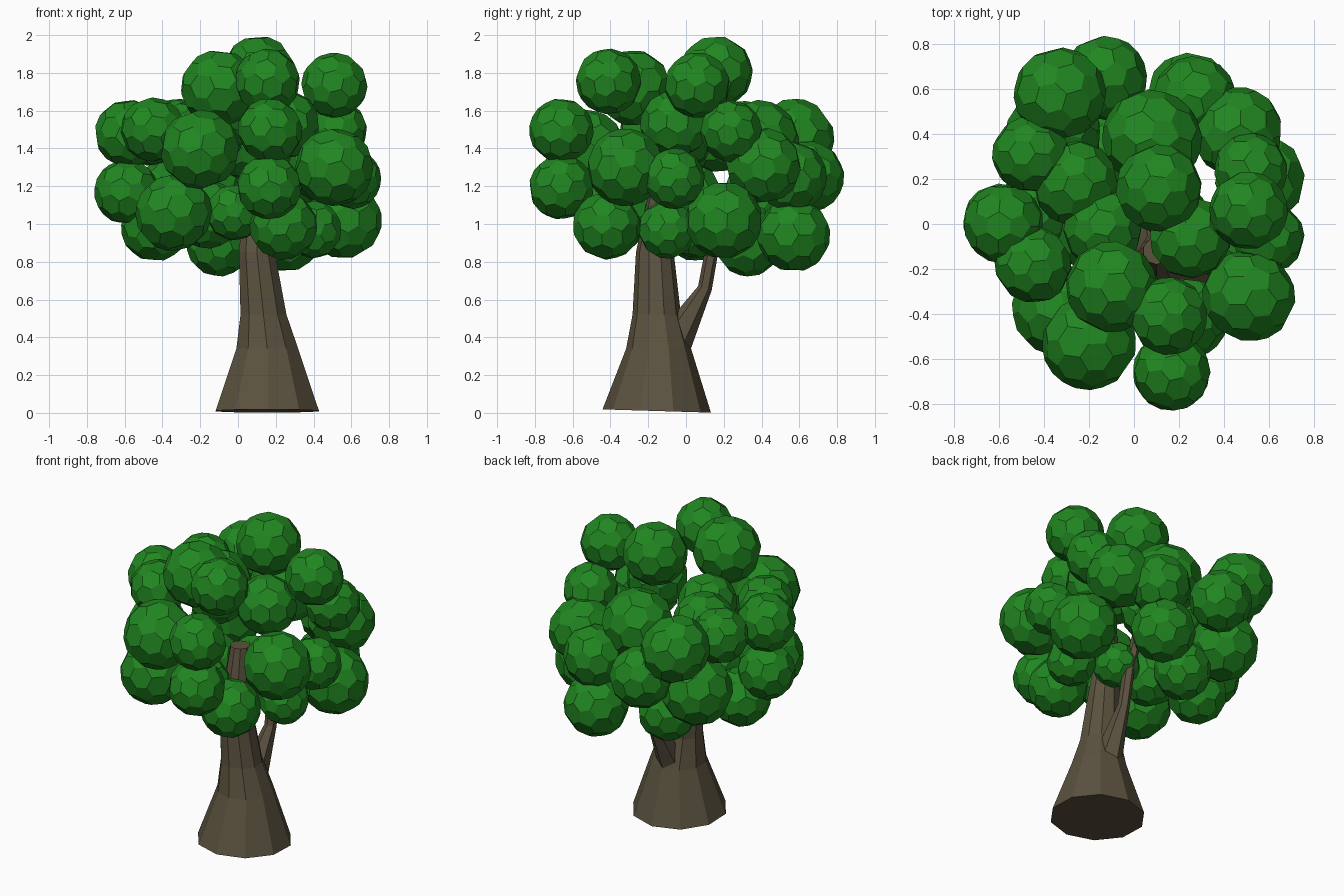
import bpy, bmesh, math, random
from mathutils import Vector

if "Cube" in bpy.data.objects:
    bpy.data.objects.remove(bpy.data.objects["Cube"])

random.seed(4)


def material(name, rgb):
    m = bpy.data.materials.new(name)
    m.diffuse_color = (*rgb, 1)
    m.use_nodes = True
    m.node_tree.nodes["Principled BSDF"].inputs["Base Color"].default_value = m.diffuse_color
    return m


leaf = material("leaf_green", (0.015, 0.24, 0.015))
bark = material("bark_brown", (0.105, 0.085, 0.05))


def add_object(name, mesh):
    ob = bpy.data.objects.new(name, mesh)
    bpy.context.collection.objects.link(ob)
    return ob


def limb(name, rings, sides):
    """Tapered faceted tube through rings of (x, y, z, radius, tilt)."""
    bm = bmesh.new()
    loops = []
    for x, y, z, r, tilt in rings:
        loop = []
        for i in range(sides):
            a = 2 * math.pi * (i + 0.5) / sides
            dy = r * math.sin(a)
            loop.append(bm.verts.new((x + r * math.cos(a), y + dy, z - tilt * dy)))
        loops.append(loop)
    for lo, hi in zip(loops, loops[1:]):
        for i in range(sides):
            j = (i + 1) % sides
            bm.faces.new((lo[i], lo[j], hi[j], hi[i]))
    bm.faces.new(loops[0][::-1])
    bm.faces.new(loops[-1])
    mesh = bpy.data.meshes.new(name)
    bm.to_mesh(mesh)
    bm.free()
    mesh.materials.append(bark)
    return add_object(name, mesh)


def clump_mesh():
    """Ball of pentagons and hexagons: the dual of an icosphere."""
    ico = bmesh.new()
    bmesh.ops.create_icosphere(ico, subdivisions=2, radius=1)
    bm = bmesh.new()
    for f in ico.faces:
        bm.verts.new(f.calc_center_median().normalized())
    ico.free()
    bmesh.ops.convex_hull(bm, input=bm.verts[:])
    bmesh.ops.dissolve_limit(bm, angle_limit=math.radians(9),
                             verts=bm.verts[:], edges=bm.edges[:])
    bmesh.ops.recalc_face_normals(bm, faces=bm.faces[:])
    mesh = bpy.data.meshes.new("leaf_clump")
    bm.to_mesh(mesh)
    bm.free()
    mesh.materials.append(leaf)
    return mesh


# Trunk with flared base, and the side branch rising behind it
limb("trunk", [(.155, -.155, .01, .287, .03), (.155, -.145, .34, .172, 0),
               (.135, -.155, .52, .128, 0), (.10, -.165, .85, .10, 0),
               (.10, -.12, 1.25, .06, 0)], 10)
limb("side_branch", [(.15, -.07, .36, .085, .6), (.165, .10, .66, .036, .3),
                     (.16, .14, .88, .036, 0), (.12, .2, 1.2, .03, 0)], 6)

# Leaf clumps: x, y, z, radius
clumps = [
    # crown
    (.11, .16, 1.805, .195), (.51, .06, 1.735, .175), (.155, -.41, 1.755, .17),
    (-.10, -.28, 1.72, .20),
    # front
    (-.20, -.53, 1.395, .21), (.17, -.66, 1.495, .17), (.165, -.66, 1.195, .17),
    (-.34, -.38, 1.06, .205), (.24, -.42, .99, .18), (-.02, -.32, 1.06, .15),
    # right
    (.51, -.32, 1.30, .205), (.60, -.06, 1.24, .16), (.56, .20, 1.02, .20),
    (.40, -.10, .97, .15), (.46, .41, 1.31, .20), (.52, .24, 1.49, .165),
    # left
    (-.58, 0, 1.48, .18), (-.59, .01, 1.17, .175), (-.45, -.18, 1.50, .17),
    (-.46, .31, 1.48, .17), (-.44, .06, .98, .18),
    # back
    (-.13, .65, 1.25, .19), (-.33, .58, 1.46, .205), (-.36, .40, 1.13, .21),
    (.25, .57, .94, .19), (.27, .56, 1.25, .185), (-.10, .33, .90, .175),
    # middle
    (.08, .38, 1.44, .22), (-.26, .18, 1.46, .19), (-.14, -.02, 1.48, .18),
    (.25, -.06, 1.53, .18), (.18, .05, .96, .14), (-.16, -.05, 1.05, .18),
]
ball = clump_mesh()
for x, y, z, r in clumps:
    ob = add_object("leaf_clump", ball)
    ob.location = Vector((x, y, z))
    ob.rotation_euler = [random.uniform(0, math.tau) for _ in range(3)]
    ob.scale = [r * random.uniform(.98, 1.03) for _ in range(3)]
